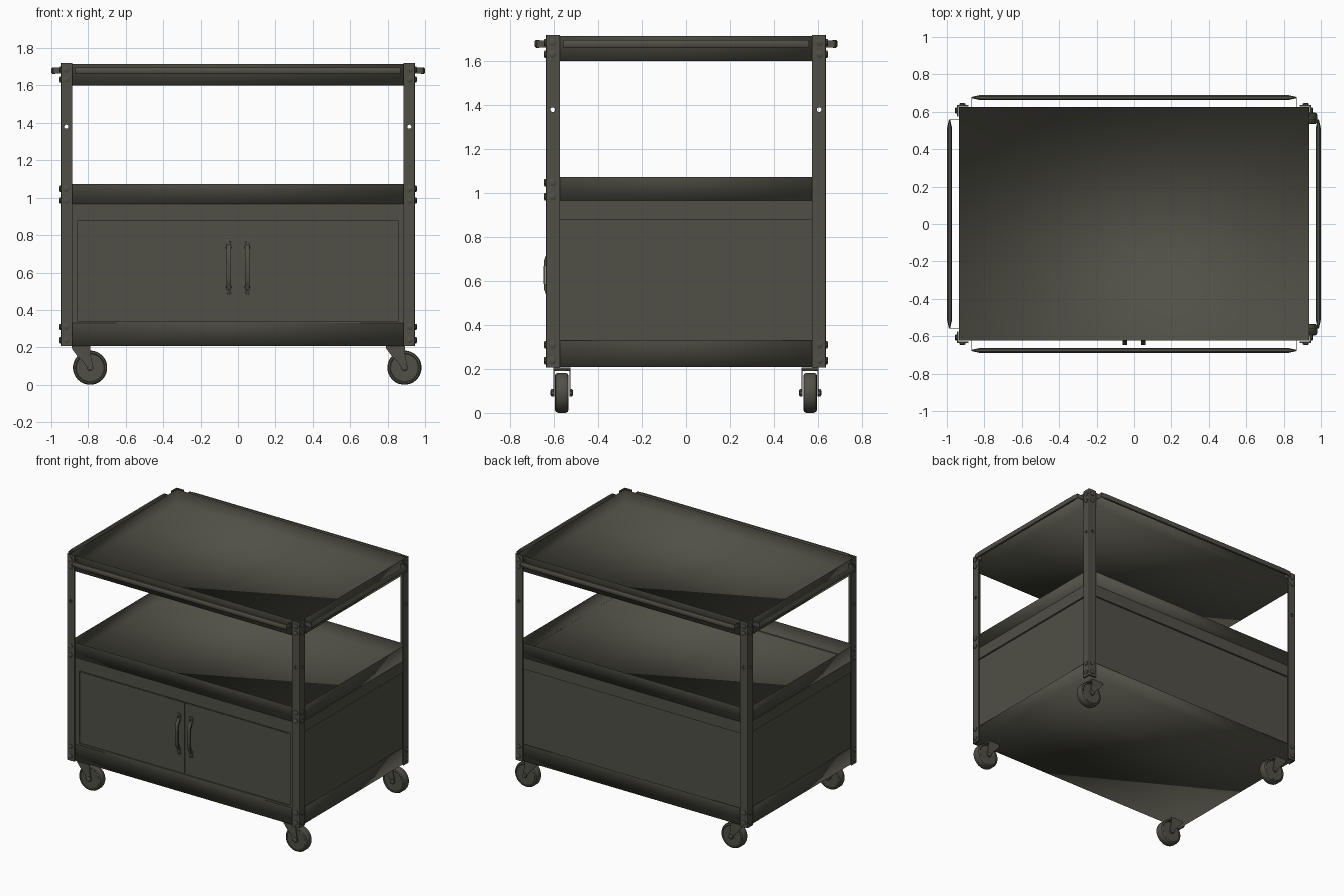
import bpy, bmesh, math
from mathutils import Matrix, Vector

if "Cube" in bpy.data.objects:
    bpy.data.objects.remove(bpy.data.objects["Cube"])

mat = bpy.data.materials.new("dark olive steel")
mat.diffuse_color = (0.082, 0.080, 0.061, 1)
mat.use_nodes = True
mat.node_tree.nodes["Principled BSDF"].inputs["Base Color"].default_value = mat.diffuse_color


def finish(name, bm, angle=35, recalc=True):
    if recalc:
        bmesh.ops.recalc_face_normals(bm, faces=bm.faces[:])
    me = bpy.data.meshes.new(name)
    bm.to_mesh(me)
    bm.free()
    me.materials.append(mat)
    me.shade_smooth()
    if angle:
        me.set_sharp_from_angle(angle=math.radians(angle))
    ob = bpy.data.objects.new(name, me)
    bpy.context.collection.objects.link(ob)
    return ob


def add_box(bm, lo, hi):
    lo, hi = Vector(lo), Vector(hi)
    m = Matrix.Translation((lo + hi) / 2) @ Matrix.Diagonal((*(hi - lo), 1))
    return bmesh.ops.create_cube(bm, size=1, matrix=m)["verts"]


def box(name, lo, hi, angle=35):
    bm = bmesh.new()
    add_box(bm, lo, hi)
    return finish(name, bm, angle)


def add_prism(bm, pts, vec):
    """Extrude a closed outline of 3D points along vec."""
    f = bm.faces.new([bm.verts.new(p) for p in pts])
    bm.faces.new([bm.verts.new(v.co) for v in f.verts])
    r = bmesh.ops.extrude_face_region(bm, geom=[f])
    bmesh.ops.translate(bm, vec=vec, verts=[v for v in r["geom"] if isinstance(v, bmesh.types.BMVert)])
    bmesh.ops.remove_doubles(bm, verts=bm.verts[:], dist=1e-6)


def add_rings(bm, rings, caps=True):
    """Skin a stack of equal point rings."""
    rings = [[bm.verts.new(p) for p in r] for r in rings]
    n = len(rings[0])
    for a, b in zip(rings, rings[1:]):
        for i in range(n):
            j = (i + 1) % n
            bm.faces.new((a[i], a[j], b[j], b[i]))
    if caps:
        bm.faces.new(rings[0])
        bm.faces.new(rings[-1])


def add_lathe(bm, centre, axis, profile, n=12):
    """Capped turned part; profile is (offset along axis, radius)."""
    q = Vector((0, 0, 1)).rotation_difference(Vector(axis))
    t = [2 * math.pi * (i + .5) / n for i in range(n)]
    add_rings(bm, [[Vector(centre) + q @ Vector((r * math.cos(a), r * math.sin(a), h)) for a in t]
                   for h, r in profile])


# Shelves: thin open trays with upturned lips, smooth shaded inside and out
for name, z0, z1 in (("bottom_tray", .208, .33), ("middle_tray", .967, 1.074), ("top_tray", 1.601, 1.714)):
    bm = bmesh.new()
    for t in (0, .004):
        verts = add_box(bm, (-.935 + t, -.622 + t, z0 + t), (.935 - t, .625 - t, z1))
        faces = {f for v in verts for f in v.link_faces}
        top = [f for f in faces if f.normal.z > .9 or f.calc_center_median().z > z1 - 1e-4]
        bmesh.ops.delete(bm, geom=top, context="FACES_ONLY")
        if t:
            inner = {f for v in verts for f in v.link_faces}
            bmesh.ops.reverse_faces(bm, faces=list(inner))
    finish(name, bm, 0, recalc=False)

# Cabinet: recessed lower walls under a raised band
bm = bmesh.new()
WALL = [(.21, .013), (.88, .013), (.88, 0), (.972, 0)]
add_rings(bm, [[(-.931 + d, -.611, z), (.931 - d, -.611, z), (.931 - d, .621 - d, z), (-.931 + d, .621 - d, z)]
               for z, d in WALL], caps=False)
finish("cabinet_walls", bm)

# Face frame around the doors
bm = bmesh.new()
for a, b in ((-.925, -.857), (.857, .925)):
    add_box(bm, (a, -.620, .325), (b, -.609, .972))
add_box(bm, (-.857, -.620, .325), (.857, -.609, .342))
add_box(bm, (-.857, -.620, .875), (.857, -.609, .972))
finish("door_frame", bm)

# Doors and arched pull handles
ARCH = [(-.612, .478), (-.622, .478), (-.623, .515), (-.636, .535), (-.645, .56), (-.648, .595)]
INNER = [(-.612, .52), (-.627, .542), (-.636, .565), (-.639, .595)]
MID = .628
for side, s in (("left", -1), ("right", 1)):
    a, b = sorted((s * .004, s * .849))
    box(side + "_door", (a, -.6145, .35), (b, -.609, .866))
    bm = bmesh.new()
    up = [(y, 2 * MID - z) for y, z in reversed(ARCH)]
    up_in = [(y, 2 * MID - z) for y, z in INNER]
    outline = ARCH + up + up_in + INNER[::-1]
    add_prism(bm, [(s * .049 - .012, y, z) for y, z in outline], (.024, 0, 0))
    for z in (.495, 2 * MID - .495):
        add_lathe(bm, (s * .049, -.613, z), (0, -1, 0), [(0, .017), (.009, .017), (.012, .012)])
        add_lathe(bm, (s * .049, -.624, z), (0, -1, 0), [(0, .009), (.007, .008)], 8)
    for z in (.522, 2 * MID - .522):
        add_lathe(bm, (s * .049, -.613, z), (0, -1, 0), [(0, .015), (.008, .013)])
    finish(side + "_handle", bm)


# Corner posts: angle iron with one small hole in each flange
X, Y, W, T = .947, .637, .063, .01
for sx in (-1, 1):
    for sy in (-1, 1):
        tag = ("front" if sy < 0 else "back") + ("_left" if sx < 0 else "_right")
        pts = [(X, Y - W), (X, Y - .007), (X - .002, Y - .002), (X - .007, Y), (X - W, Y),
               (X - W, Y - T), (X - T, Y - T), (X - T, Y - W)]
        bm = bmesh.new()
        add_prism(bm, [(sx * x, sy * y, .206) for x, y in pts], (0, 0, 1.514))
        post = finish(tag + "_post", bm, 20)
        bm = bmesh.new()
        add_lathe(bm, (sx * (X - .031), sy * (Y + .02), 1.38), (0, -sy, 0), [(0, .011), (.04, .011)], 10)
        add_lathe(bm, (sx * (X + .02), sy * (Y - .031), 1.38), (-sx, 0, 0), [(0, .011), (.04, .011)], 10)
        cutter = finish("hole_cutter", bm)
        cutter.hide_render = True
        mod = post.modifiers.new("holes", "BOOLEAN")
        mod.operation, mod.object, mod.solver = "DIFFERENCE", cutter, "EXACT"
        dg = bpy.context.evaluated_depsgraph_get()
        me = bpy.data.meshes.new_from_object(post.evaluated_get(dg))
        post.modifiers.clear()
        me.set_sharp_from_angle(angle=math.radians(20))
        post.data = me
        bpy.data.objects.remove(cutter)

        # Bolt heads on both flanges
        bm = bmesh.new()
        heights = [1.685, 1.632, .31, .238] + ([1.048, .984] if sy < 0 else [])
        for z in heights:
            head = [(-.002, .017), (.006, .017), (.010, .010)]
            add_lathe(bm, (sx * .918, sy * Y, z), (0, sy, 0), head, 10)
            add_lathe(bm, (sx * X, sy * .607, z), (sx, 0, 0), head, 10)
        finish(tag + "_bolts", bm)

        # Caster: all trail toward +x
        cx, cy, ax, az = sx * .84, sy * .565, sx * .84 + .05, .0915
        bm = bmesh.new()
        add_lathe(bm, (ax, cy, az), (0, 1, 0),
                  [(-.028, .05), (-.028, .074), (-.031, .078), (-.027, .087), (-.018, .0915),
                   (.018, .0915), (.027, .087), (.031, .078), (.028, .074), (.028, .05)], 28)
        finish(tag + "_wheel", bm)
        bm = bmesh.new()
        fork = [(-.048, .206), (.052, .206), (.052, .188), (.055, .15), (.066, .1), (.06, .083),
                (.045, .081), (.034, .09), (.012, .125), (-.015, .15), (-.045, .19)]
        for s in (-1, 1):
            add_prism(bm, [(cx + x, cy + s * .034, z) for x, z in fork], (0, s * .005, 0))
            add_lathe(bm, (ax, cy + s * .034, az), (0, s, 0), [(0, .018), (.012, .018), (.017, .011)], 8)
        add_box(bm, (cx - .048, cy - .039, .195), (cx + .052, cy + .039, .206))
        add_lathe(bm, (cx, cy, .19), (0, 0, 1), [(0, .035), (.017, .035)], 16)
        finish(tag + "_fork", bm)


# Push rails around the top tray: bars thinning at the ends, on thin end brackets
def rail(name, along, out, half, dist, wall):
    along, out, up = Vector(along), Vector(out), Vector((0, 0, 1))
    bm = bmesh.new()
    c = out * dist + up * 1.679
    sect = [(-1, -.6), (-.5, -1), (.5, -1), (1, -.6), (1, .6), (.5, 1), (-.5, 1), (-1, .6)]
    ends = [(-half, .003), (-half + .05, .014), (half - .05, .014), (half, .003)]
    add_rings(bm, [[c + along * h + out * (u * w) + up * (v * .018) for u, v in sect] for h, w in ends])
    for s in (-1, 1):
        e = c + along * s * (half - .003)
        a, b = out * (wall - dist), out * .003
        add_prism(bm, [e + p - along * .002 for p in (a - up * .016, b - up * .016, b + up * .016, a + up * .016)],
                  along * .004)
    finish(name, bm, 40)


for s, a, b in ((-1, "front", "left"), (1, "back", "right")):
    rail(a + "_rail", (1, 0, 0), (0, s, 0), .87, .676, .622)
    rail(b + "_rail", (0, 1, 0), (s, 0, 0), .56, .986, .935)
